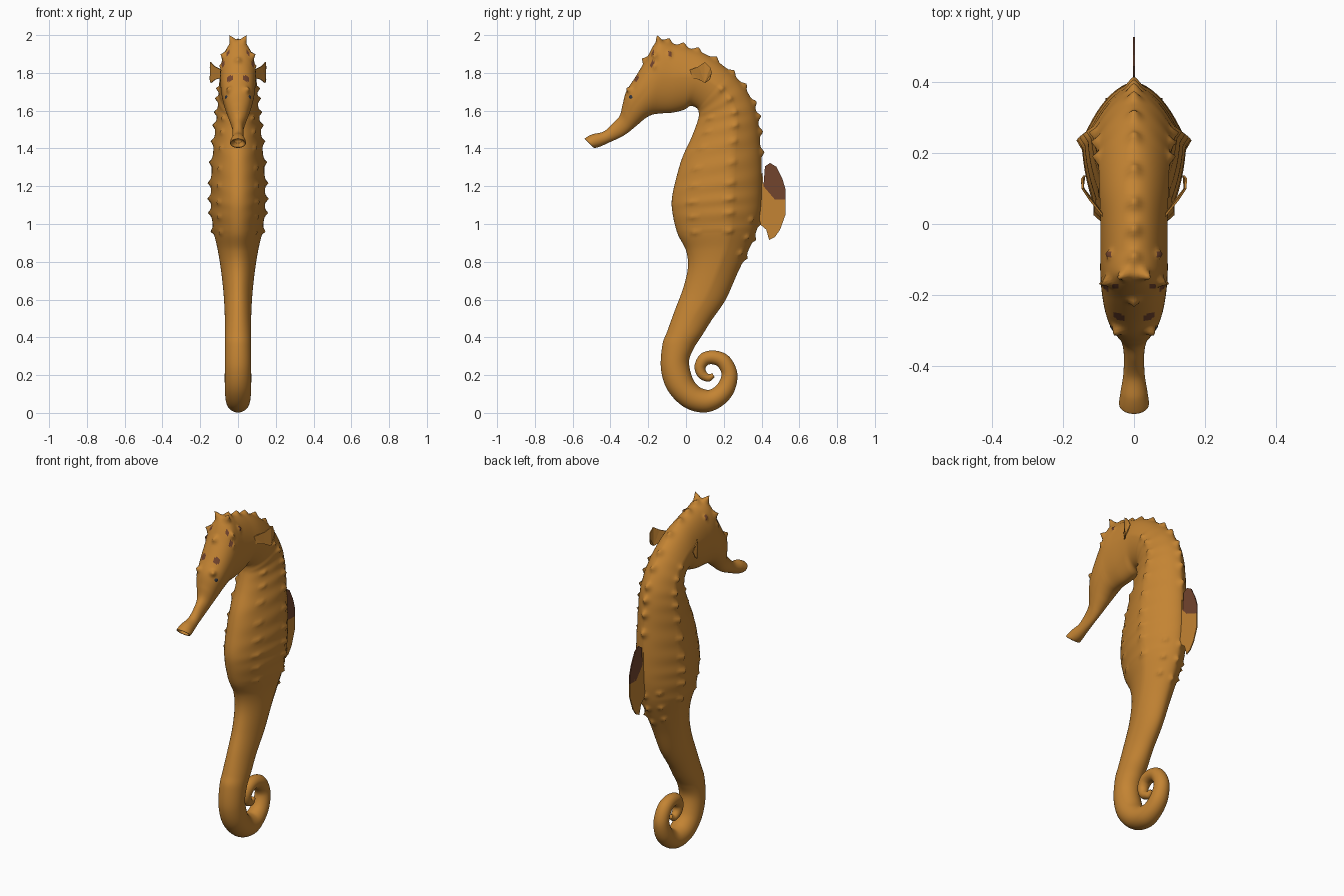
import bpy, bmesh, math
from mathutils import Vector, kdtree

if "Cube" in bpy.data.objects:
    bpy.data.objects.remove(bpy.data.objects["Cube"], do_unlink=True)


def material(name, rgb):
    m = bpy.data.materials.new(name)
    m.use_nodes = True
    m.diffuse_color = (*rgb, 1)
    m.node_tree.nodes["Principled BSDF"].inputs["Base Color"].default_value = (*rgb, 1)
    return m


ORANGE = material("orange skin", (.55, .23, .033))
BROWN = material("brown patch", (.17, .058, .027))
DARK = material("dark eye", (.03, .035, .05))


def finish(name, bm, mats):
    mesh = bpy.data.meshes.new(name)
    bm.to_mesh(mesh)
    bm.free()
    for m in mats:
        mesh.materials.append(m)
    mesh.shade_smooth()
    ob = bpy.data.objects.new(name, mesh)
    bpy.context.collection.objects.link(ob)
    return ob


def clamp(v):
    return max(0.0, min(1.0, v))


# Curled tail: centre y, z and radius, from the tip
TAIL = [(.145, .2, .012), (.12, .185, .02), (.085, .205, .026), (.075, .245, .03),
        (.1, .285, .035), (.15, .293, .037), (.2, .27, .04), (.23, .205, .042),
        (.21, .13, .048), (.16, .08, .053), (.1, .063, .061), (.03, .085, .067),
        (-.03, .15, .073), (-.058, .25, .077)]
# Trunk and head: front y, z, back y, z and half width
TRUNK = [(-.125, .36, .04, .34, .07), (-.1, .43, .085, .41, .07), (-.06, .54, .135, .49, .07),
         (-.015, .66, .21, .6, .076), (.01, .77, .275, .745, .09), (0, .86, .335, .87, .108),
         (-.045, .95, .375, .97, .13), (-.07, 1.05, .395, 1.08, .143),
         (-.075, 1.13, .4, 1.18, .145), (-.055, 1.23, .4, 1.3, .141),
         (-.02, 1.35, .392, 1.43, .131), (.03, 1.46, .382, 1.54, .12),
         (.06, 1.54, .36, 1.63, .11), (.068, 1.58, .305, 1.73, .104)]
HEAD = [(.06, 1.61, .225, 1.815, .1), (.025, 1.625, .12, 1.89, .097), (-.01, 1.605, .02, 1.93, .095),
        (-.07, 1.59, -.07, 1.955, .095), (-.14, 1.585, -.15, 1.97, .095),
        (-.18, 1.578, -.215, 1.865, .09), (-.215, 1.56, -.27, 1.775, .08),
        (-.245, 1.535, -.315, 1.705, .066), (-.275, 1.51, -.335, 1.635, .05),
        (-.305, 1.485, -.35, 1.575, .036), (-.345, 1.46, -.385, 1.535, .029),
        (-.41, 1.43, -.435, 1.49, .03), (-.455, 1.41, -.495, 1.475, .038),
        (-.485, 1.403, -.533, 1.455, .042), (-.49, 1.412, -.53, 1.45, .032),
        (-.46, 1.428, -.495, 1.462, .022)]

stations = []
for i, (y, z, r) in enumerate(TAIL):
    a, b = TAIL[max(i - 1, 0)], TAIL[min(i + 1, len(TAIL) - 1)]
    t = Vector((b[0] - a[0], b[1] - a[1])).normalized() * r
    stations.append((y - t.y, z + t.x, y + t.y, z - t.x, min(r, .07)))
stations += TRUNK + HEAD
LAST = len(stations) - 1


def section(t):
    """Smoothly interpolated station."""
    i = min(int(t), LAST - 1)
    u = t - i
    a, b, c, d = (stations[max(0, min(LAST, i + n))] for n in (-1, 0, 1, 2))
    return [.5 * (2 * q + (r - p) * u + (2 * p - 5 * q + 4 * r - s) * u * u
                  + (3 * q - p - 3 * r + s) * u ** 3) for p, q, r, s in zip(a, b, c, d)]


STEP = .85


def skin(t, angle):
    """Body surface: angle 0 is the belly, pi the back ridge."""
    fy, fz, by, bz, w = section(t)
    k = clamp((t - 15) / 5) * (1 - 1.3 * clamp((t - 27) / 7)) * clamp((38 - t) / 3)
    c, s = math.cos(angle), math.sin(angle)
    side = abs(s)
    if c < 0:
        side += .65 * k * (1 - abs(c) - side)
    c -= .3 * max(k, 0) * s * s
    if 20 < t < 28:
        w *= 1 + .012 * math.cos(math.tau * (t - 20) / STEP)
    return Vector((math.copysign(side, s) * w, (fy + by) / 2 + c * (fy - by) / 2,
                   (fz + bz) / 2 + c * (fz - bz) / 2))


# Body skin
AROUND, PER = 64, 10
bm = bmesh.new()
rings = [[bm.verts.new(skin(n / PER, math.tau * j / AROUND)) for j in range(AROUND)]
         for n in range(LAST * PER + 1)]
for a, b in zip(rings, rings[1:]):
    for j in range(AROUND):
        k = (j + 1) % AROUND
        bm.faces.new((a[j], a[k], b[k], b[j]))
bm.faces.new(rings[0])
bm.faces.new(rings[-1])
bmesh.ops.recalc_face_normals(bm, faces=bm.faces)
bm.normal_update()
verts = list(bm.verts)
tree = kdtree.KDTree(len(verts))
for i, v in enumerate(verts):
    tree.insert(v.co, i)
tree.balance()

# Knobs: point, spread, height
knobs = []


def row(start, end, degrees, spread, height):
    t = start
    while t < end:
        for sign in ((1,) if degrees == 180 else (1, -1)):
            knobs.append((skin(t, sign * math.radians(degrees)), spread, height))
        t += STEP


row(20, 28, 90, .013, .016)
row(20, 26.5, 47, .012, .011)
row(18.6, 20.5, 180, .014, .015)
row(23.6, 32, 180, .018, .02)
row(18.8, 21, 128, .012, .015)
# Crown, brow and cheek horns
for x, y, z, spread, height in [(.035, -.145, 1.97, .014, .04), (.085, -.17, 1.9, .014, .025),
                                (.05, -.31, 1.72, .015, .022), (0, -.225, 1.865, .014, .022),
                                (.08, -.165, 1.84, .011, .013), (.07, -.09, 1.9, .012, .014)]:
    for sign in ((1, -1) if x else (1,)):
        knobs.append((Vector((sign * x, y, z)), spread, height))
shift = {}
for point, spread, height in knobs:
    centre, index, _ = tree.find(point)
    out = verts[index].normal.copy()
    for co, i, dist in tree.find_range(centre, spread * 2.6):
        move = out * height * math.exp(-(dist / spread) ** 2)
        shift[i] = shift.get(i, Vector()) + move

# Brown head spots
spots = []
for x, y, z, r in [(.05, -.265, 1.775, .02), (.06, -.18, 1.905, .013),
                   (.08, -.175, 1.85, .013), (.07, -.09, 1.9, .012)]:
    for sign in (1, -1):
        spots.append((tree.find((sign * x, y, z))[0], r))
for f in bm.faces:
    mid = f.calc_center_median()
    if mid.z > 1.7 and any((mid - p).length < r for p, r in spots):
        f.material_index = 1
for i, move in shift.items():
    verts[i].co += move
finish("body", bm, [ORANGE, BROWN])


# Thin fins
def plate(name, points, mat, thickness=.006):
    bm = bmesh.new()
    bm.faces.new([bm.verts.new(p) for p in points])
    bmesh.ops.triangulate(bm, faces=bm.faces)
    ob = finish(name, bm, [mat])
    ob.data.shade_flat()
    mod = ob.modifiers.new("thickness", "SOLIDIFY")
    mod.thickness, mod.offset = thickness, 0


upper = [(.41, 1.2), (.44, 1.165), (.47, 1.13), (.527, 1.13), (.528, 1.18), (.51, 1.24),
         (.478, 1.303), (.445, 1.323), (.418, 1.305)]
lower = [(.37, 1.25), (.405, 1.27), (.41, 1.2), (.44, 1.165), (.47, 1.13), (.527, 1.13),
         (.527, 1.05), (.498, .97), (.47, .93), (.44, .915), (.425, .97), (.39, 1), (.36, 1)]
plate("back_fin_upper", [(0, y, z) for y, z in upper], BROWN)
plate("back_fin_lower", [(0, y, z) for y, z in lower], ORANGE)

fan = [(.085, .02, 1.815), (.125, .07, 1.835), (.145, .1, 1.857), (.147, .128, 1.83),
       (.14, .137, 1.8), (.147, .125, 1.765), (.143, .1, 1.747), (.12, .07, 1.765), (.085, .02, 1.775)]
for side, sign in (("left", 1), ("right", -1)):
    plate(side + "_head_fin", [(sign * x, y, z) for x, y, z in fan], ORANGE)
    # Eyes
    bm = bmesh.new()
    bmesh.ops.create_uvsphere(bm, u_segments=24, v_segments=14, radius=.023)
    bmesh.ops.translate(bm, verts=bm.verts, vec=(sign * .046, -.282, 1.67))
    finish(side + "_eye", bm, [DARK])
